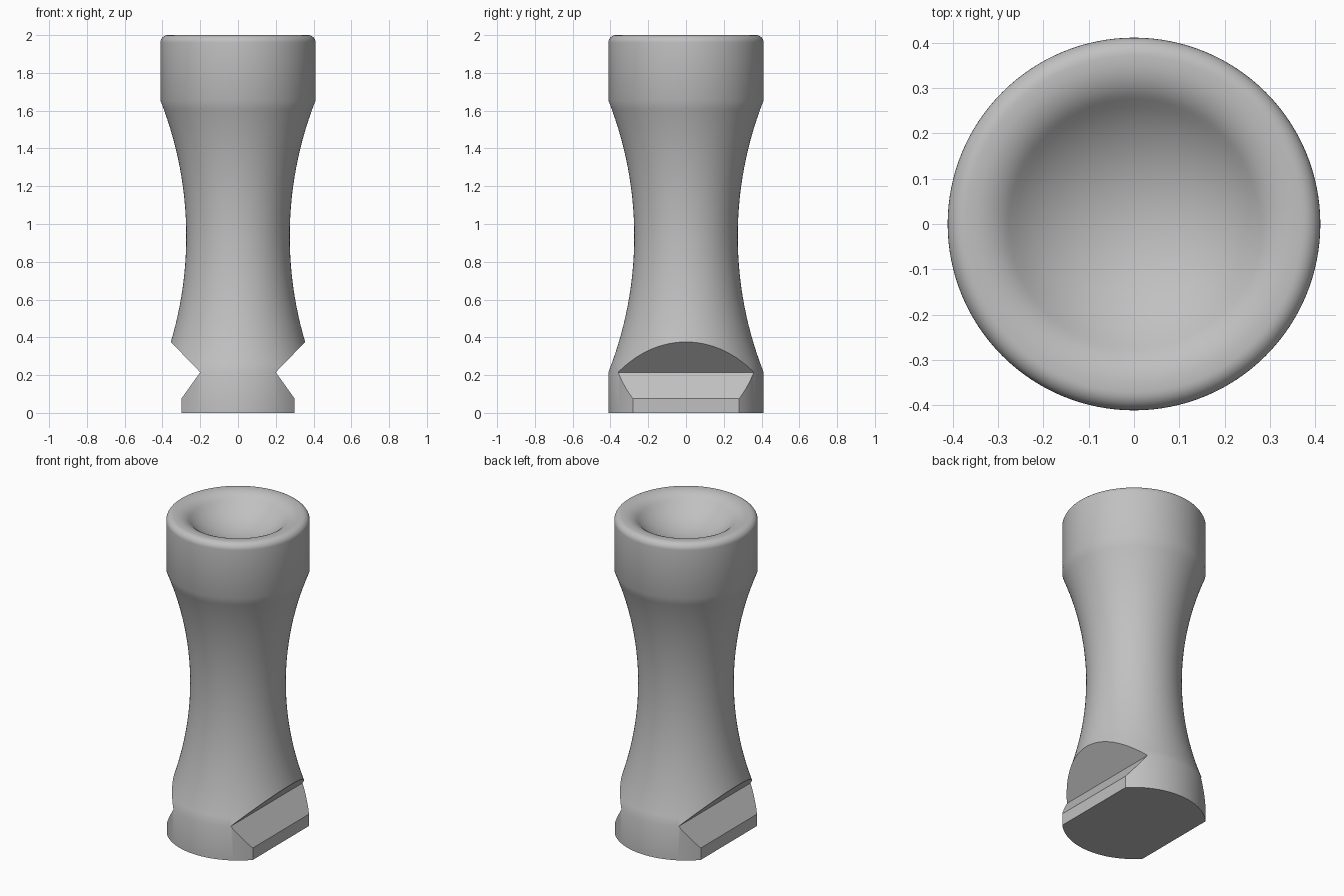
import bpy
import bmesh
import math

cube = bpy.data.objects.get("Cube")
if cube:
    bpy.data.objects.remove(cube, do_unlink=True)

RADIUS, WAIST = 0.411, 0.274
FOOT_TOP, COLLAR_BOTTOM, TOP = 0.215, 1.655, 2.0

grey = bpy.data.materials.new("plain grey")
grey.use_nodes = True
colour = (0.53, 0.53, 0.53, 1)
grey.diffuse_color = colour
grey.node_tree.nodes["Principled BSDF"].inputs["Base Color"].default_value = colour


def make_object(name, bm):
    bmesh.ops.recalc_face_normals(bm, faces=bm.faces)
    mesh = bpy.data.meshes.new(name)
    bm.to_mesh(mesh)
    bm.free()
    mesh.materials.append(grey)
    obj = bpy.data.objects.new(name, mesh)
    bpy.context.collection.objects.link(obj)
    return obj


def arc(cx, cz, r, start, end, steps):
    angles = [math.radians(start + (end - start) * i / steps) for i in range(steps + 1)]
    return [(cx + r * math.cos(a), cz + r * math.sin(a)) for a in angles]


def lathe(name, profile, segments):
    bm = bmesh.new()
    verts = [bm.verts.new((r, 0, z)) for r, z in profile]
    edges = [bm.edges.new(pair) for pair in zip(verts, verts[1:])]
    bmesh.ops.spin(bm, geom=verts + edges, cent=(0, 0, 0), axis=(0, 0, 1),
                   angle=math.tau, steps=segments, use_duplicate=False)
    bmesh.ops.remove_doubles(bm, verts=bm.verts, dist=1e-5)
    return make_object(name, bm)


def prism(name, outline, depth):
    bm = bmesh.new()
    face = bm.faces.new([bm.verts.new((x, -depth / 2, z)) for x, z in outline])
    out = bmesh.ops.extrude_face_region(bm, geom=[face])
    moved = [v for v in out["geom"] if isinstance(v, bmesh.types.BMVert)]
    bmesh.ops.translate(bm, verts=moved, vec=(0, depth, 0))
    return make_object(name, bm)


# Concave waist between the foot and the collar
half = (COLLAR_BOTTOM - FOOT_TOP) / 2
sag = RADIUS - WAIST
waist_r = (half ** 2 + sag ** 2) / (2 * sag)
spread = math.degrees(math.asin(half / waist_r))
waist = arc(WAIST + waist_r, FOOT_TOP + half, waist_r, 180 + spread, 180 - spread, 28)

# Rounded rim rolling over into a shallow spherical dish
fillet = 0.04
outer_rim = arc(RADIUS - fillet, TOP - fillet, fillet, 0, 90, 8)
slope, lip_r, lip_x = 45, 0.12, 0.36
inner_rim = arc(lip_x, TOP - lip_r, lip_r, 90, 90 + slope, 8)
edge_x, edge_z = inner_rim[-1]
dish_r = edge_x / math.sin(math.radians(slope))
dish_z = edge_z + dish_r * math.cos(math.radians(slope))
dish = arc(0, dish_z, dish_r, -90 + slope, -90, 14)[1:-1]
dish.append((0, dish_z - dish_r))

body = lathe("pillar_body",
             [(0, 0), (RADIUS, 0)] + waist + outer_rim + inner_rim + dish, 128)

# Angled notch and flat cut on each side of the foot
notch = [(0.2, 0.215), (0.3, 0.075), (0.3, -0.1), (0.8, -0.1), (0.8, 0.834)]
for side, label in ((1, "left"), (-1, "right")):
    cutter = prism(label + "_notch_cutter", [(side * x, z) for x, z in notch], 2)
    cutter.hide_render = True
    mod = body.modifiers.new(label + "_notch", "BOOLEAN")
    mod.operation = "DIFFERENCE"
    mod.solver = "EXACT"
    mod.object = cutter
    bpy.context.view_layer.objects.active = body
    bpy.ops.object.modifier_apply(modifier=mod.name)
    bpy.data.objects.remove(cutter, do_unlink=True)

# Smooth the turned surface, keep the cut edges crisp
bpy.ops.object.select_all(action="DESELECT")
body.select_set(True)
bpy.context.view_layer.objects.active = body
bpy.ops.object.shade_smooth_by_angle(angle=math.radians(30))
